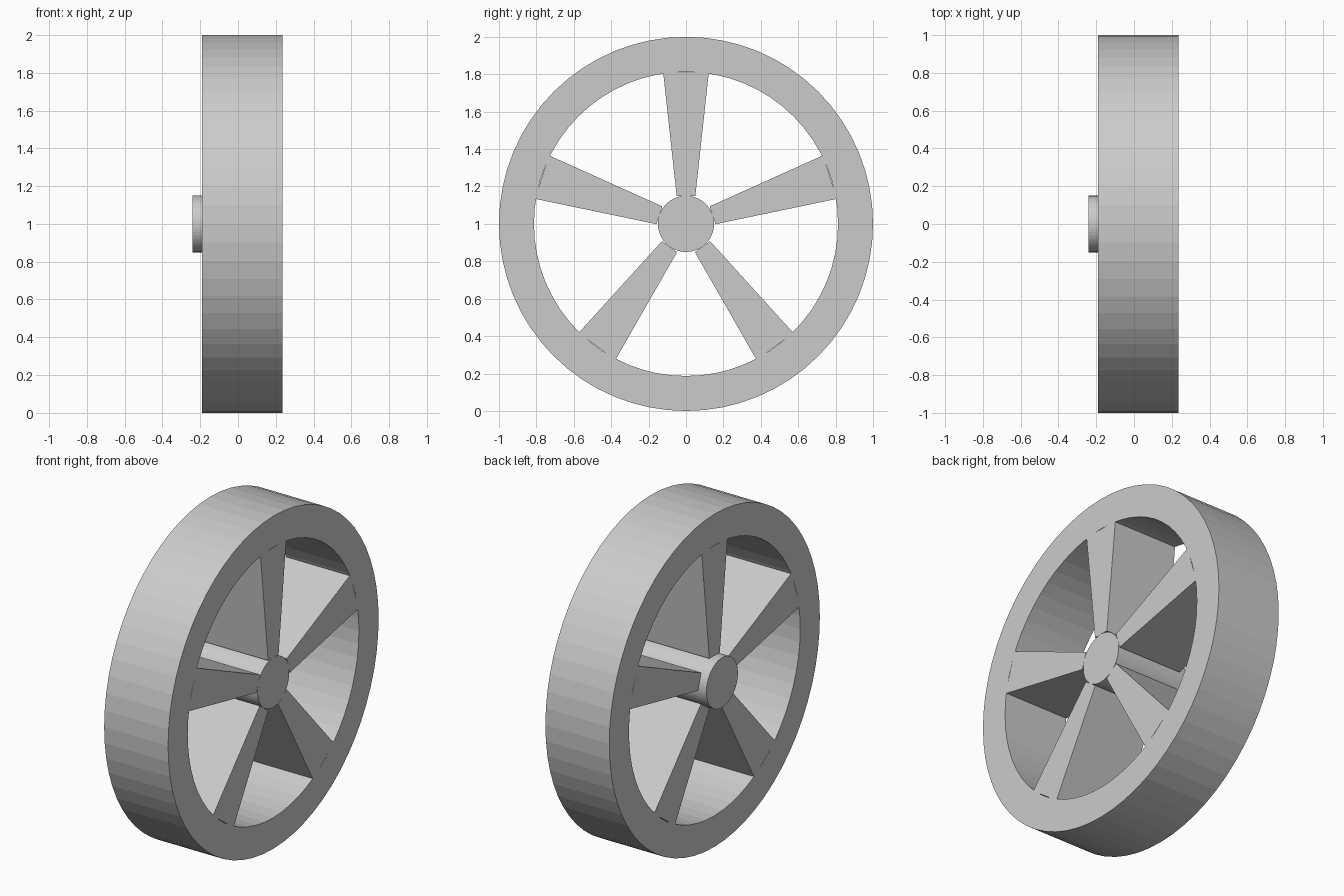
import bpy, bmesh, math
from mathutils import Matrix

if "Cube" in bpy.data.objects:
    bpy.data.objects.remove(bpy.data.objects["Cube"])

CENTRE_Z = 1.0
BACK, FRONT = -0.19, 0.235
SIDES = 64
SPOKES = 5


def finish(name, bm):
    bmesh.ops.recalc_face_normals(bm, faces=bm.faces)
    mesh = bpy.data.meshes.new(name)
    bm.to_mesh(mesh)
    bm.free()
    obj = bpy.data.objects.new(name, mesh)
    obj.location.z = CENTRE_Z
    bpy.context.collection.objects.link(obj)
    return obj


def ring(bm, x, radius):
    step = math.tau / SIDES
    return [bm.verts.new((x, radius * math.sin(i * step), radius * math.cos(i * step)))
            for i in range(SIDES)]


def bridge(bm, a, b):
    for i in range(SIDES):
        j = (i + 1) % SIDES
        bm.faces.new((a[i], a[j], b[j], b[i]))


# Rim: rectangular section swept around the x axis
bm = bmesh.new()
section = [(BACK, 1.0), (FRONT, 1.0), (FRONT, 0.813), (BACK, 0.813)]
loops = [ring(bm, x, r) for x, r in section]
for k in range(4):
    bridge(bm, loops[k], loops[(k + 1) % 4])
finish("rim", bm)

# Hub: solid cylinder, flush on one side and protruding on the other
bm = bmesh.new()
a, b = ring(bm, -0.24, 0.15), ring(bm, FRONT, 0.15)
bridge(bm, a, b)
bm.faces.new(a)
bm.faces.new(b)
finish("hub", bm)

# Spokes: tapered blocks as deep as the rim
for n in range(SPOKES):
    bm = bmesh.new()
    outline = [(-0.05, 0.15), (0.05, 0.15), (0.122, 0.81), (-0.122, 0.81)]
    face = bm.faces.new([bm.verts.new((BACK, y, z)) for y, z in outline])
    out = bmesh.ops.extrude_face_region(bm, geom=[face], use_keep_orig=True)
    verts = [v for v in out["geom"] if isinstance(v, bmesh.types.BMVert)]
    bmesh.ops.translate(bm, verts=verts, vec=(FRONT - BACK, 0, 0))
    bm.transform(Matrix.Rotation(n * math.tau / SPOKES, 4, 'X'))
    finish(f"spoke_{n + 1}", bm)
